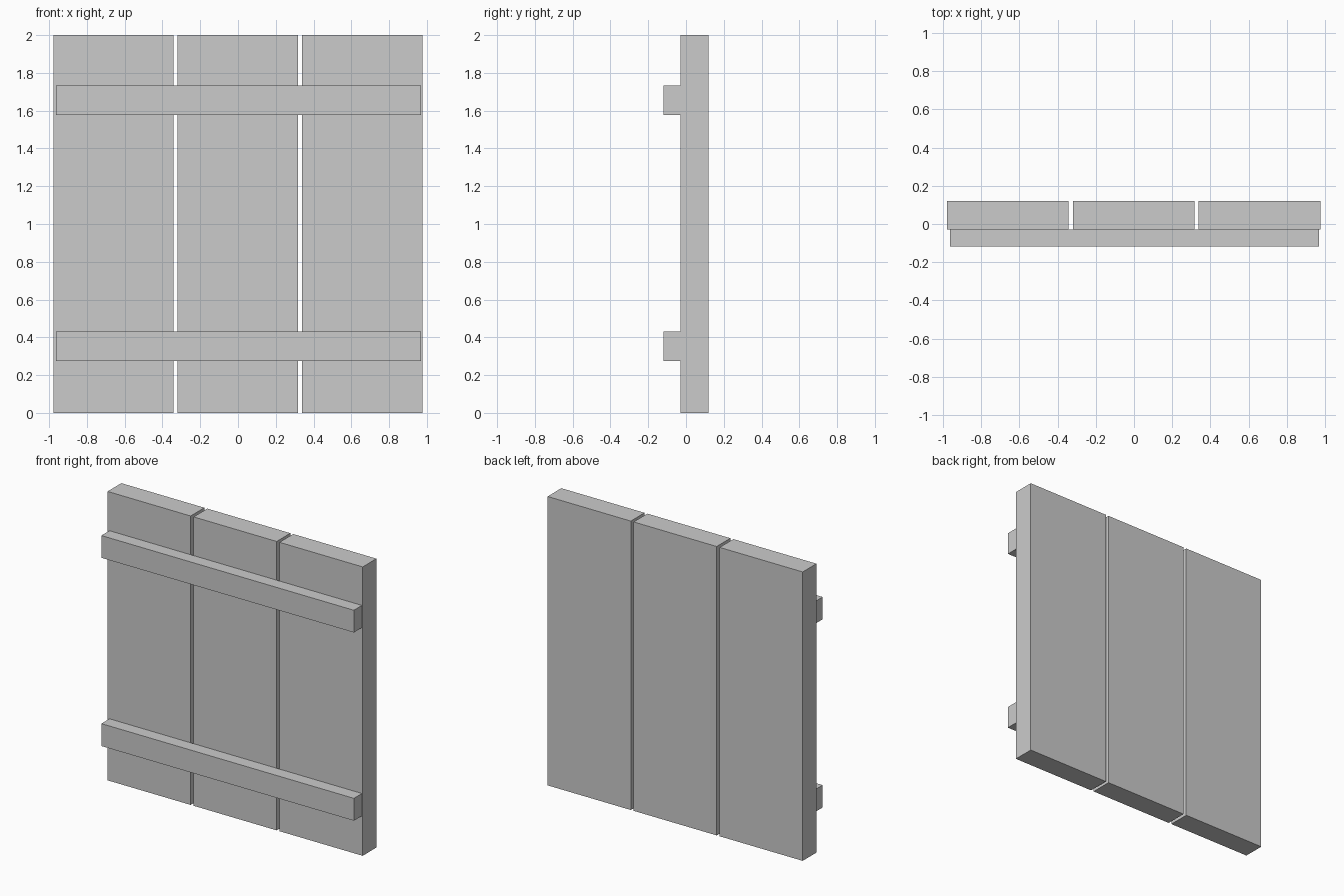
import bpy

if "Cube" in bpy.data.objects:
    bpy.data.objects.remove(bpy.data.objects["Cube"])

grey = bpy.data.materials.new("plain grey")
grey.diffuse_color = (0.6, 0.6, 0.6, 1.0)
grey.use_nodes = True
grey.node_tree.nodes["Principled BSDF"].inputs["Base Color"].default_value = grey.diffuse_color


def box(name, x, y, z):
    """Axis-aligned box from (min, max) pairs."""
    bpy.ops.mesh.primitive_cube_add(size=1, location=[sum(r) / 2 for r in (x, y, z)])
    obj = bpy.context.object
    obj.name = name
    obj.scale = [r[1] - r[0] for r in (x, y, z)]
    bpy.ops.object.transform_apply(location=False, rotation=False, scale=True)
    obj.data.materials.append(grey)
    return obj


# Three upright planks with narrow gaps
for side, x in (("left", (-0.978, -0.342)), ("middle", (-0.319, 0.317)), ("right", (0.339, 0.976))):
    box(side + "_plank", x, (-0.03, 0.12), (0.0, 2.0))

# Two cross battens on the front
for level, z in (("lower", (0.275, 0.43)), ("upper", (1.578, 1.732))):
    box(level + "_batten", (-0.964, 0.97), (-0.118, -0.03), z)
